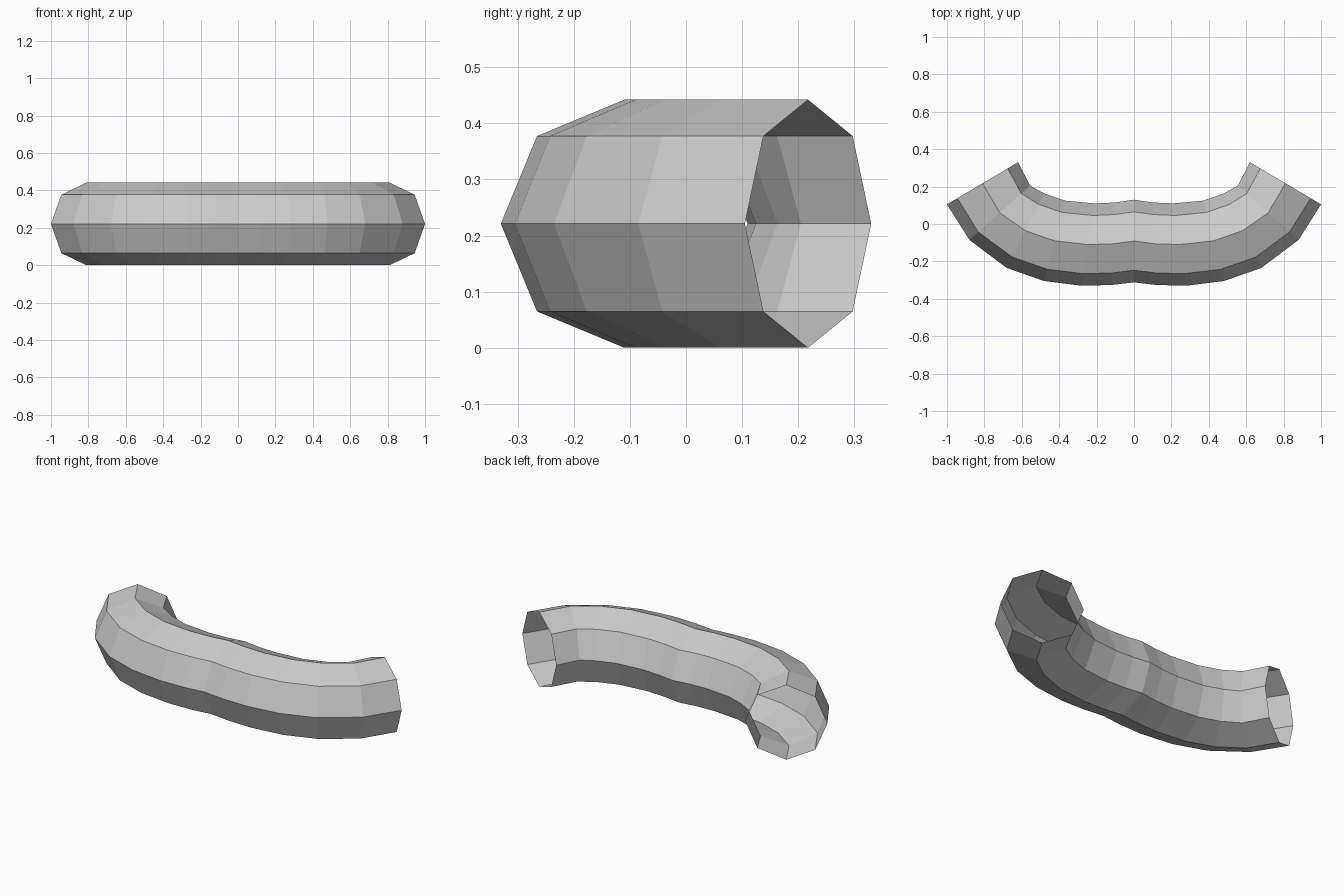
import bpy, bmesh, math
from mathutils import Vector

if "Cube" in bpy.data.objects:
    bpy.data.objects.remove(bpy.data.objects["Cube"])

SIDES, R = 8, 0.221

# Right half of the bend: (outer x, outer y, inner x, inner y) per ring
rings = [
    (0.00, -0.312, 0.00, 0.130),
    (0.12, -0.326, 0.10, 0.115),
    (0.28, -0.330, 0.21, 0.110),
    (0.48, -0.305, 0.37, 0.125),
    (0.68, -0.235, 0.48, 0.163),
    (0.88, -0.085, 0.555, 0.205),
    (1.00, 0.105, 0.62, 0.330),
]
# Mirror to the left half
full = [(-a, b, -c, d) for a, b, c, d in reversed(rings[1:])] + rings

# Open-ended octagonal tube
bm = bmesh.new()
loops = []
for ox, oy, ix, iy in full:
    centre = Vector(((ox + ix) / 2, (oy + iy) / 2, R))
    half = Vector(((ox - ix) / 2, (oy - iy) / 2, 0))
    loop = []
    for k in range(SIDES):
        a = 2 * math.pi * k / SIDES
        loop.append(bm.verts.new(centre + half * math.cos(a) + Vector((0, 0, R * math.sin(a)))))
    loops.append(loop)
for l0, l1 in zip(loops, loops[1:]):
    for k in range(SIDES):
        n = (k + 1) % SIDES
        bm.faces.new((l0[k], l1[k], l1[n], l0[n]))
bm.normal_update()

mesh = bpy.data.meshes.new("curved_tube")
bm.to_mesh(mesh)
bm.free()
bpy.context.collection.objects.link(bpy.data.objects.new("curved_tube", mesh))
